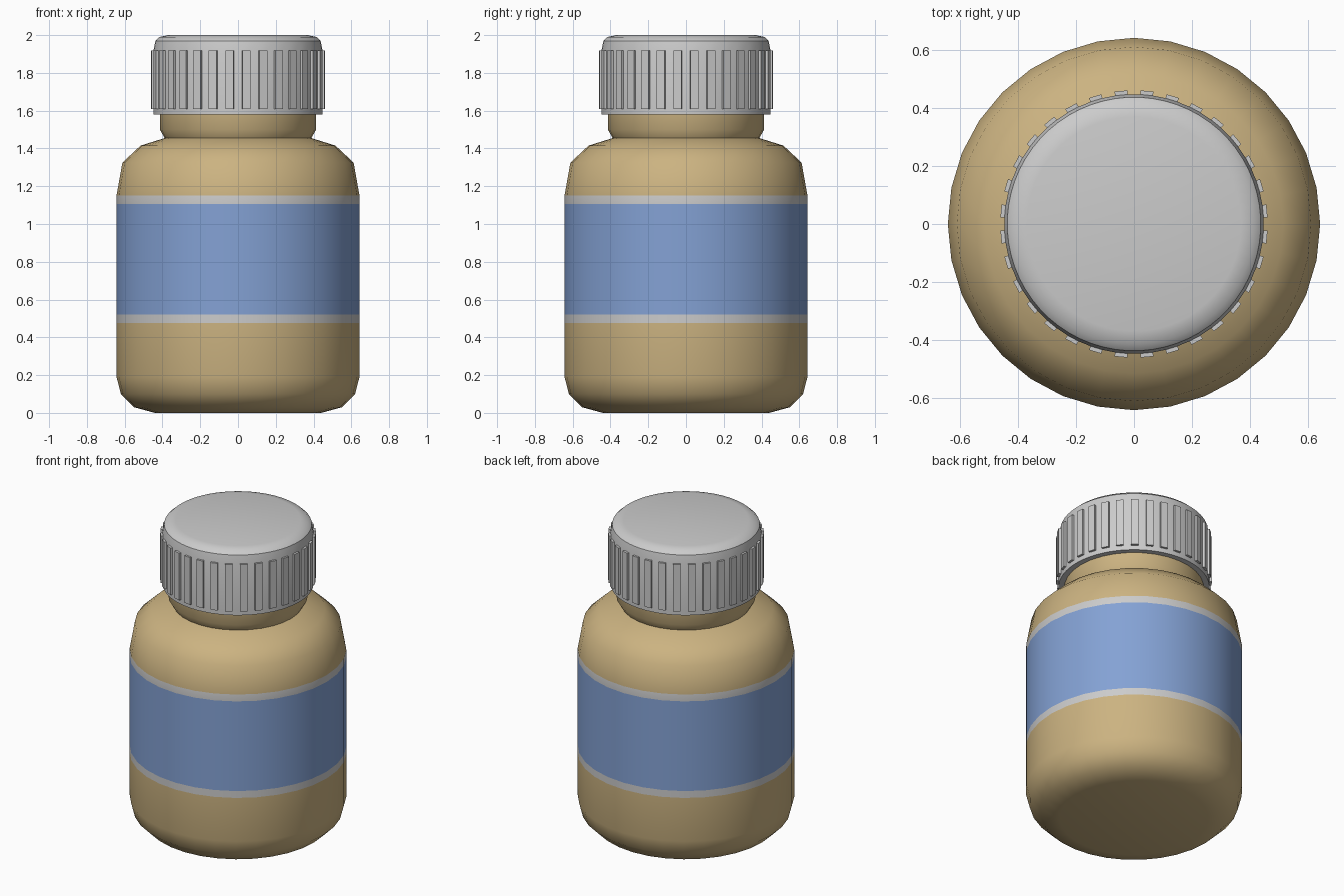
import bpy, bmesh
from math import sin, cos, pi

if "Cube" in bpy.data.objects:
    bpy.data.objects.remove(bpy.data.objects["Cube"])


def material(name, color):
    m = bpy.data.materials.new(name)
    m.diffuse_color = (*color, 1)
    m.use_nodes = True
    m.node_tree.nodes["Principled BSDF"].inputs["Base Color"].default_value = m.diffuse_color
    return m


def lathe(profile, n, offset=0.0):
    """Revolve (radius, z) points; returns bmesh and side faces [ring][segment]."""
    bm = bmesh.new()
    rings = [[bm.verts.new((r * cos(2 * pi * (i + offset) / n),
                            r * sin(2 * pi * (i + offset) / n), z))
              for i in range(n)] for r, z in profile]
    sides = [[bm.faces.new((a[i], a[(i + 1) % n], b[(i + 1) % n], b[i]))
              for i in range(n)] for a, b in zip(rings, rings[1:])]
    bm.faces.new(rings[0][::-1])
    bm.faces.new(rings[-1])
    return bm, sides


def finish(bm, name, mats, angle):
    me = bpy.data.meshes.new(name)
    bm.normal_update()
    bm.to_mesh(me)
    bm.free()
    for m in mats:
        me.materials.append(m)
    ob = bpy.data.objects.new(name, me)
    bpy.context.collection.objects.link(ob)
    bpy.ops.object.select_all(action='DESELECT')
    ob.select_set(True)
    bpy.context.view_layer.objects.active = ob
    bpy.ops.object.shade_smooth_by_angle(angle=angle)
    return ob


tan = material("tan_plastic", (0.60, 0.45, 0.22))
grey = material("label_border", (0.55, 0.55, 0.55))
blue = material("label_blue", (0.23, 0.36, 0.66))

# Bottle body with wrapped label bands
R = 0.643
body = [(0.44, 0), (0.55, 0.03), (0.62, 0.10), (R, 0.19), (R, 0.475),
        (R, 0.52), (R, 1.107), (R, 1.152), (0.612, 1.325), (0.516, 1.415),
        (0.388, 1.455), (0.414, 1.50), (0.414, 1.62)]
bm, sides = lathe(body, 32)
for ring, slot in ((4, 1), (5, 2), (6, 1)):
    for f in sides[ring]:
        f.material_index = slot
finish(bm, "bottle", [tan, grey, blue], pi / 4)

# Screw cap with 32 raised grip ribs
cap = [(0.41, 1.58), (0.448, 1.58), (0.448, 1.61), (0.448, 1.918),
       (0.438, 1.97), (0.416, 1.99), (0.37, 2.0)]
bm, sides = lathe(cap, 64, 0.5)
ribs = sides[2][::2]
for f in ribs:
    bm.normal_update()
    out = f.normal.copy()
    new = bmesh.ops.extrude_discrete_faces(bm, faces=[f])["faces"][0]
    bmesh.ops.translate(bm, verts=new.verts, vec=out * 0.014)
finish(bm, "screw_cap", [], pi / 5)
